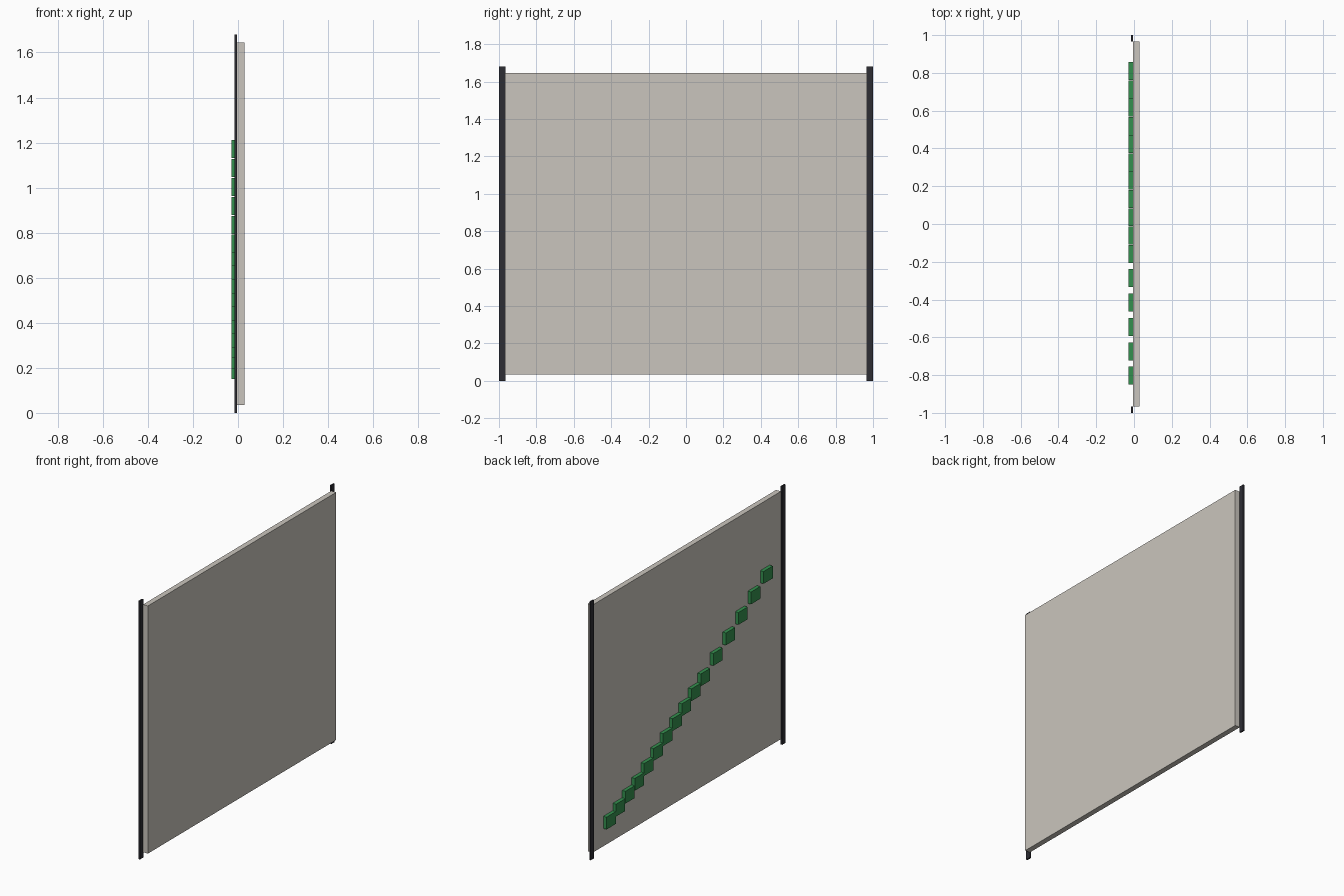
import bpy

if "Cube" in bpy.data.objects:
    bpy.data.objects.remove(bpy.data.objects["Cube"], do_unlink=True)


def material(name, rgb):
    mat = bpy.data.materials.new(name)
    mat.use_nodes = True
    colour = (*rgb, 1)
    mat.diffuse_color = colour
    mat.node_tree.nodes["Principled BSDF"].inputs["Base Color"].default_value = colour
    return mat


def box(name, low, high, mat):
    centre = [(a + b) / 2 for a, b in zip(low, high)]
    bpy.ops.mesh.primitive_cube_add(size=1, location=centre)
    obj = bpy.context.object
    obj.name = name
    obj.scale = [b - a for a, b in zip(low, high)]
    bpy.ops.object.transform_apply(location=False, rotation=False, scale=True)
    obj.data.materials.append(mat)
    return obj


stone = material("warm grey", (0.59, 0.56, 0.51))
dark = material("charcoal", (0.026, 0.026, 0.034))
green = material("green", (0.034, 0.28, 0.077))

# Wall panel
box("wall_panel", (-0.006, -0.967, 0.035), (0.029, 0.967, 1.645), stone)

# Thin upright strips at both ends
for name, y in (("front_post", -0.983), ("back_post", 0.983)):
    box(name, (-0.015, y - 0.017, 0), (-0.005, y + 0.017, 1.68), dark)

# Row of blocks climbing toward the front: steepening, then spaced apart
width, height = 0.095, 0.08
y, z = 0.81, 0.15
for i in range(16):
    box(f"step_block_{i + 1}", (-0.029, y - width / 2, z),
        (-0.006, y + width / 2, z + height), green)
    y -= 0.0968 if i < 10 else 0.129
    z += 0.047 if i < 3 else 0.06 if i < 10 else 0.084
